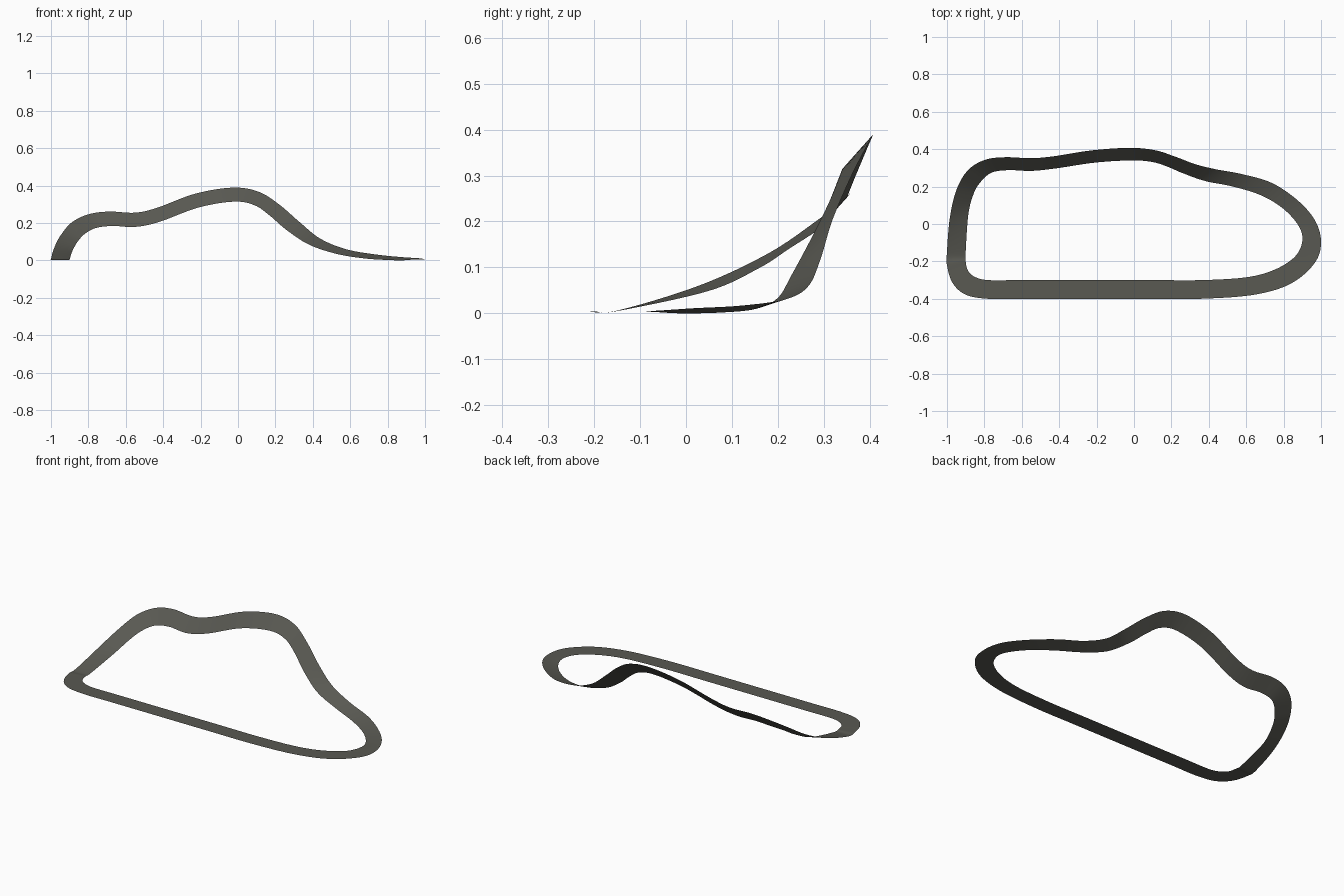
import bpy, bmesh
from mathutils import Vector

if "Cube" in bpy.data.objects:
    bpy.data.objects.remove(bpy.data.objects["Cube"])

# Cross-sections of the band: outer edge x, y, z, then inner edge x, y, z
raised = [
    (-1, -.15, .007, -.9, -.15, .006),
    (-.985, .03, .062, -.886, .05, .05),
    (-.95, .18, .132, -.858, .16, .1),
    (-.89, .285, .203, -.82, .225, .142),
    (-.80, .342, .247, -.76, .275, .174),
    (-.69, .357, .262, -.67, .288, .185),
    (-.55, .352, .256, -.55, .284, .18),
    (-.43, .362, .283, -.42, .297, .207),
    (-.23, .393, .357, -.21, .328, .284),
    (-.03, .407, .39, -.02, .34, .315),
    (.11, .395, .368, .09, .333, .295),
    (.22, .36, .3, .17, .31, .24),
    (.33, .319, .205, .26, .272, .163),
    (.44, .292, .117, .38, .23, .085),
    (.58, .266, .06, .53, .2, .035),
    (.74, .218, .032, .68, .153, .011),
    (.88, .122, .018, .80, .08, .003),
    (.97, .015, .012, .88, -.01, .001),
]
# Level front run: outer x, y, then inner x, y
level = [
    (1, -.1, .9, -.09), (.965, -.21, .86, -.175), (.84, -.318, .75, -.245),
    (.65, -.377, .6, -.285), (.38, -.399, .36, -.3), (.1, -.4, .1, -.3),
    (-.25, -.4, -.25, -.3), (-.6, -.4, -.6, -.3), (-.78, -.4, -.78, -.3),
    (-.9, -.378, -.85, -.283), (-.97, -.315, -.887, -.25), (-1, -.22, -.9, -.2),
]
Z = .005
rows = [(Vector(r[:3]), Vector(r[3:])) for r in raised]
rows += [(Vector((a, b, Z)), Vector((c, d, Z))) for a, b, c, d in level]


def spline(a, b, c, d, t):
    """Smooth curve from b to c."""
    return .5 * (2 * b + (c - a) * t + (2 * a - 5 * b + 4 * c - d) * t * t
                 + (3 * b - a - 3 * c + d) * t ** 3)


# Sweep the band around the closed loop
STEPS, ACROSS = 8, 2
bm = bmesh.new()
rings = []
n = len(rows)
for i in range(n):
    quad = [rows[(i + k) % n] for k in (-1, 0, 1, 2)]
    for s in range(STEPS):
        outer, inner = (spline(*[q[e] for q in quad], s / STEPS) for e in (0, 1))
        rings.append([bm.verts.new(outer.lerp(inner, j / ACROSS))
                      for j in range(ACROSS + 1)])
for i, ring in enumerate(rings):
    nxt = rings[(i + 1) % len(rings)]
    for j in range(ACROSS):
        bm.faces.new((ring[j], nxt[j], nxt[j + 1], ring[j + 1])).smooth = True
bm.normal_update()
if sum(f.normal.z for f in bm.faces) < 0:
    bmesh.ops.reverse_faces(bm, faces=bm.faces[:])

# Stand on the floor
low = min(v.co.z for v in bm.verts)
for v in bm.verts:
    v.co.z -= low

mesh = bpy.data.meshes.new("looped_band")
bm.to_mesh(mesh)
bm.free()
mat = bpy.data.materials.new("warm dark grey")
mat.diffuse_color = (.1, .1, .085, 1)
mat.use_nodes = True
mat.node_tree.nodes["Principled BSDF"].inputs["Base Color"].default_value = mat.diffuse_color
mesh.materials.append(mat)
band = bpy.data.objects.new("looped_band", mesh)
bpy.context.collection.objects.link(band)
